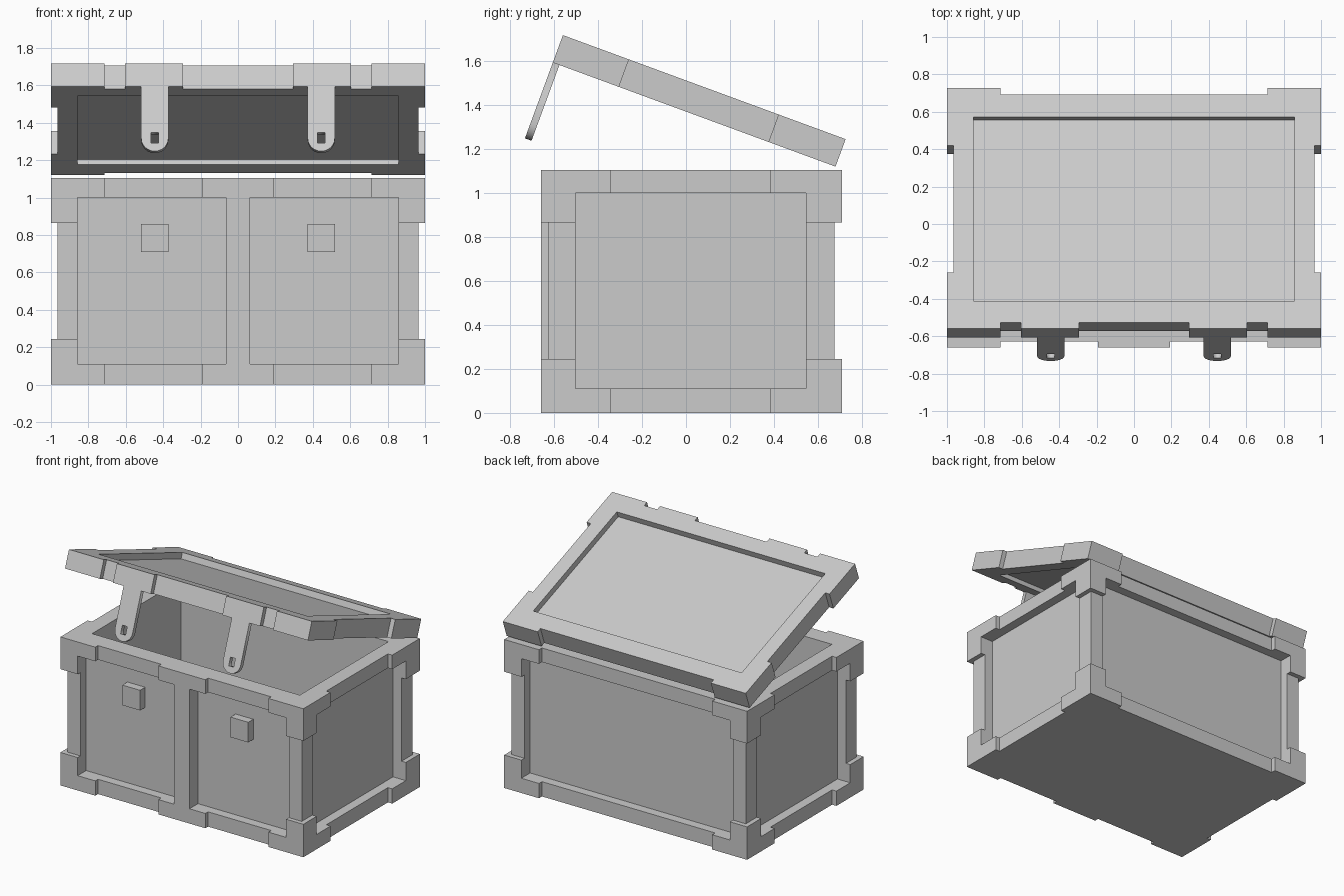
import bpy, bmesh
from math import radians, sin, cos, pi
from mathutils import Matrix
from itertools import product

if "Cube" in bpy.data.objects:
    bpy.data.objects.remove(bpy.data.objects["Cube"])


def finish(name, mesh, matrix):
    ob = bpy.data.objects.new(name, mesh)
    ob.matrix_world = matrix
    bpy.context.collection.objects.link(ob)
    return ob


def solid(name, adds, cuts=(), matrix=Matrix()):
    """One closed skin around the added boxes minus the cut boxes.
    A box is (x0, x1, y0, y1, z0, z1)."""
    br = [sorted({b[2 * a + i] for b in [*adds, *cuts] for i in (0, 1)}) for a in range(3)]
    n = [len(b) - 1 for b in br]

    def filled(c):
        if any(c[a] < 0 or c[a] >= n[a] for a in range(3)):
            return False
        m = [(br[a][c[a]] + br[a][c[a] + 1]) / 2 for a in range(3)]
        inside = lambda b: all(b[2 * a] < m[a] < b[2 * a + 1] for a in range(3))
        return any(map(inside, adds)) and not any(map(inside, cuts))

    bm = bmesh.new()
    verts = {}

    def vert(k):
        if k not in verts:
            verts[k] = bm.verts.new([br[a][k[a]] for a in range(3)])
        return verts[k]

    for c in product(*map(range, n)):
        if not filled(c):
            continue
        for a, side in product(range(3), (0, 1)):
            nb = list(c)
            nb[a] += 2 * side - 1
            if filled(nb):
                continue
            u, v = (a + 1) % 3, (a + 2) % 3
            quad = []
            for du, dv in ((0, 0), (1, 0), (1, 1), (0, 1)):
                k = list(c)
                k[a] += side
                k[u] += du
                k[v] += dv
                quad.append(vert(tuple(k)))
            bm.faces.new(quad if side else quad[::-1])
    mesh = bpy.data.meshes.new(name)
    bm.to_mesh(mesh)
    bm.free()
    return finish(name, mesh, matrix)


# Shared layout: outer corners, set-back frame, recess outline
H = 1.105
XS = ((-1, -.713), (.713, 1))
YS = ((-.66, -.34), (.385, .71))
ZS = ((0, .245), (.865, H))
PX, PY0, PY1, PZ0, PZ1 = .858, -.503, .545, .11, 1.0

# Chest body: frame, raised corners and centre stile, cut by panels and cavity
corners = [(*x, *y, *z) for x, y, z in product(XS, YS, ZS)]
stile = [(-.063, .063, -.66, -.5, 0, H)] + [(-.193, .193, -.66, -.5, *z) for z in ((0, PZ0), (PZ1, H))]
panels = [(-PX, -.063, -1, -.56, PZ0, PZ1), (.063, PX, -1, -.56, PZ0, PZ1),
          (-PX, PX, .607, 1, PZ0, PZ1),
          (-2, -.895, PY0, PY1, PZ0, PZ1), (.895, 2, PY0, PY1, PZ0, PZ1)]
cavity = (-.855, .855, -.495, .548, .1, 2)
solid("chest_body", [(-.965, .965, -.628, .675, 0, H)] + corners + stile, panels + [cavity])

# Latch studs on the front panels
for s, side in ((-1, "left"), (1, "right")):
    x = s * .445
    solid(side + "_latch_stud", [(x - .073, x + .073, -.62, -.56, .71, .86)])

# Open lid, modelled flat and tilted about its back lower edge
T = .133
tilt = (Matrix.Translation((0, .68, 1.12)) @ Matrix.Rotation(radians(-20.2), 4, 'X')
        @ Matrix.Translation((0, -.71, 0)))
lid = [(-.965, .965, -.625, .675, 0, T)]
lid += [(*x, *y, 0, T) for x, y in product(XS, YS)]
lid += [(x - .155, x + .155, -.66, -.6, 0, T) for x in (-.45, .45)]
solid("lid", lid, [(-PX, PX, PY0, PY1, T - .045, 1), (-PX, PX, PY0 - .01, PY1, -1, .03)], tilt)

# Latch straps hanging from the lid: rounded end with a slot
R = .0725
outline = [(R, .0), *[(R * cos(a), -.2945 - R * sin(a)) for a in [pi * i / 12 for i in range(13)]], (-R, .0)]
slot = [(-.02, -.26), (.02, -.26), (.02, -.32), (-.02, -.32)]
for x, side in ((-.445, "left"), (.445, "right")):
    name = side + "_latch_strap"
    cu = bpy.data.curves.new(name + "_profile", 'CURVE')
    cu.dimensions, cu.fill_mode, cu.extrude = '2D', 'BOTH', .016
    for pts in (outline, slot):
        sp = cu.splines.new('POLY')
        sp.points.add(len(pts) - 1)
        for p, co in zip(sp.points, pts):
            p.co = (*co, 0, 1)
        sp.use_cyclic_u = True
    tmp = bpy.data.objects.new(name + "_profile", cu)
    bpy.context.collection.objects.link(tmp)
    bpy.context.view_layer.update()
    mesh = bpy.data.meshes.new_from_object(tmp.evaluated_get(bpy.context.evaluated_depsgraph_get()))
    bpy.data.objects.remove(tmp)
    finish(name, mesh, tilt @ Matrix.Translation((x, -.644, 0)) @ Matrix.Rotation(pi / 2, 4, 'X'))
